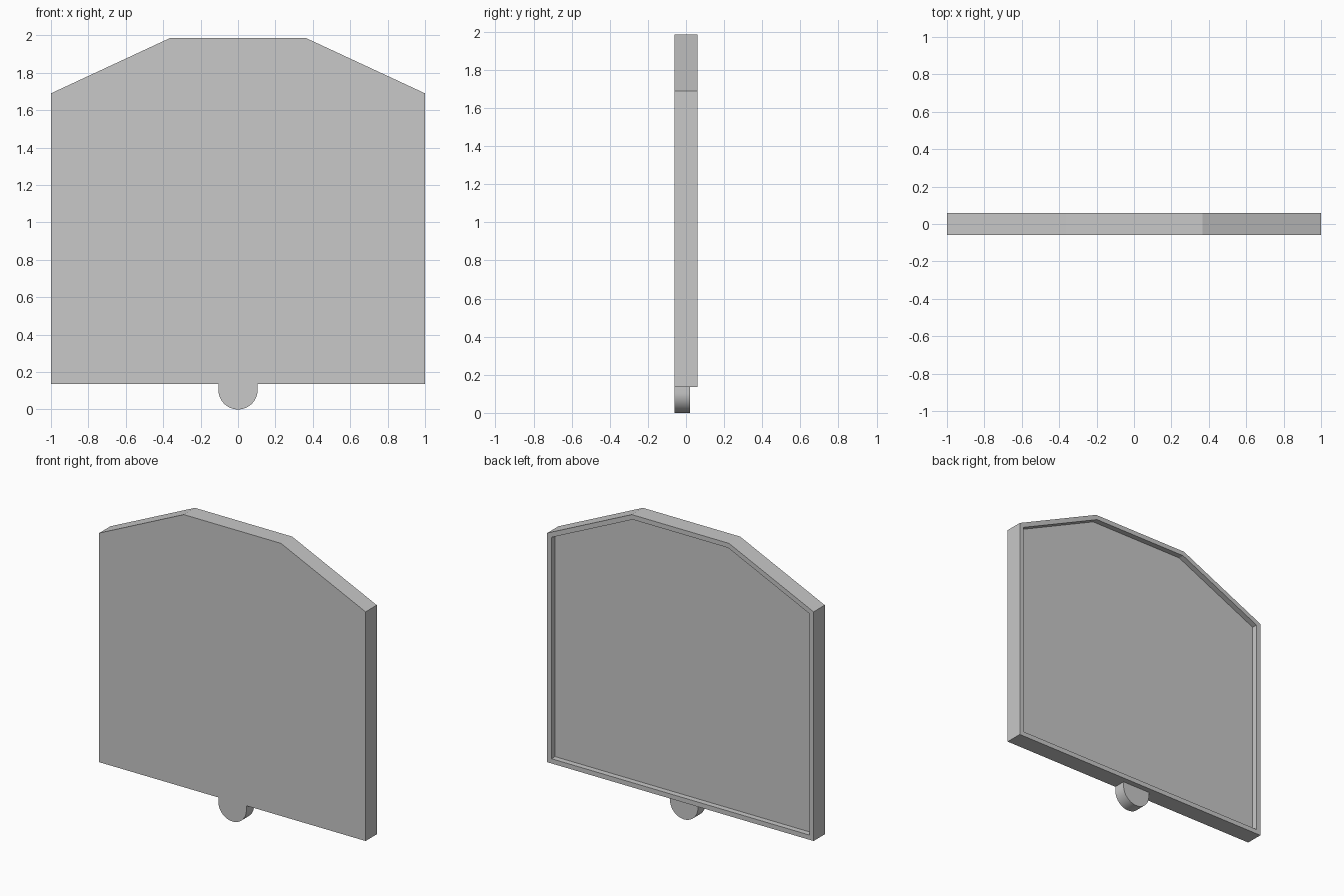
import bpy
import bmesh
from math import cos, sin, pi, radians

if "Cube" in bpy.data.objects:
    bpy.data.objects.remove(bpy.data.objects["Cube"], do_unlink=True)

FRONT, STEP, BACK = -0.06, 0.022, 0.06   # depth levels
BASE, SHOULDER, TOP = 0.135, 1.69, 1.985  # heights
TAB_R = 0.105
RIM = 0.032

grey = bpy.data.materials.new("light_grey")
grey.use_nodes = True
colour = (0.58, 0.58, 0.58, 1)
grey.diffuse_color = colour
grey.node_tree.nodes["Principled BSDF"].inputs["Base Color"].default_value = colour


def make_part(name, outline, y0, y1, rim=None):
    """Extrude an x-z outline from y0 to y1; with rim, keep only a border."""
    bm = bmesh.new()
    face = bm.faces.new([bm.verts.new((x, y0, z)) for x, z in outline])
    bm.normal_update()
    if rim:
        bmesh.ops.inset_region(bm, faces=[face], thickness=rim,
                               use_boundary=True, use_even_offset=True)
        bmesh.ops.delete(bm, geom=[face], context='FACES')
    out = bmesh.ops.extrude_face_region(bm, geom=bm.faces[:], use_keep_orig=True)
    moved = [v for v in out["geom"] if isinstance(v, bmesh.types.BMVert)]
    bmesh.ops.translate(bm, verts=moved, vec=(0, y1 - y0, 0))
    bmesh.ops.recalc_face_normals(bm, faces=bm.faces[:])
    mesh = bpy.data.meshes.new(name)
    bm.to_mesh(mesh)
    bm.free()
    mesh.materials.append(grey)
    obj = bpy.data.objects.new(name, mesh)
    bpy.context.collection.objects.link(obj)
    return obj


# Panel silhouette, from lower right corner over the top to lower left
half = [(1, BASE), (1, SHOULDER), (0.365, TOP)]
panel = half + [(-x, z) for x, z in reversed(half)]

# Rounded tab hanging below the middle of the bottom edge
arc = [(TAB_R * cos(pi + pi * i / 32), TAB_R + TAB_R * sin(pi + pi * i / 32))
       for i in range(33)]
tab = [(-TAB_R, BASE)] + arc + [(TAB_R, BASE)]

# Front plate with its tab, and the raised border on the back
plate = make_part("front_plate_with_tab", panel + tab, FRONT, STEP)
make_part("back_rim", panel, STEP, BACK, RIM)

bpy.ops.object.select_all(action='DESELECT')
plate.select_set(True)
bpy.context.view_layer.objects.active = plate
bpy.ops.object.shade_smooth_by_angle(angle=radians(20))
